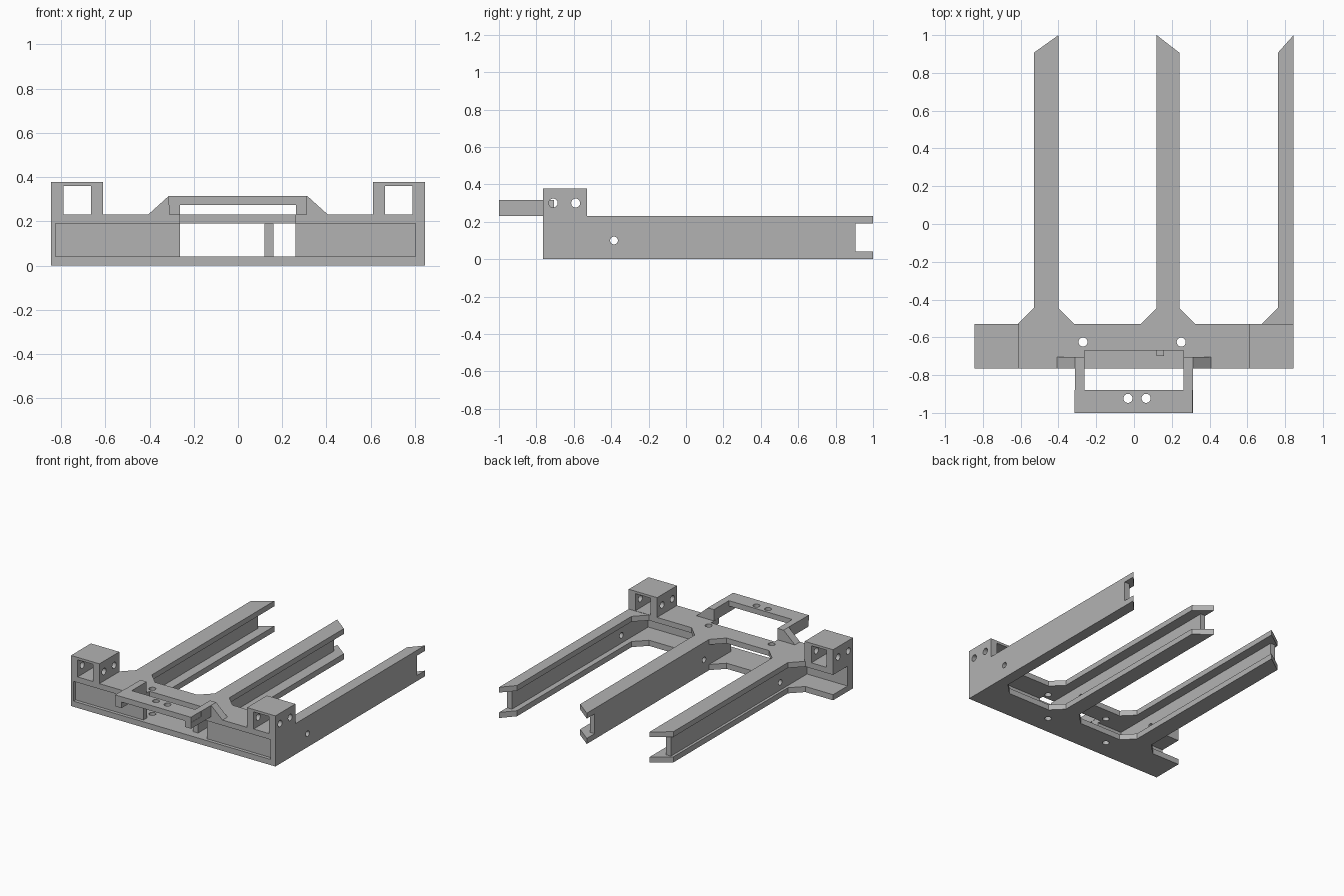
import bpy
import bmesh
from mathutils import Matrix, Vector

cube = bpy.data.objects.get("Cube")
if cube:
    bpy.data.objects.remove(cube, do_unlink=True)

grey = bpy.data.materials.new("plain_grey")
grey.use_nodes = True
grey.diffuse_color = (0.45, 0.45, 0.45, 1)
grey.node_tree.nodes["Principled BSDF"].inputs["Base Color"].default_value = grey.diffuse_color


def add_object(name, bm):
    bmesh.ops.recalc_face_normals(bm, faces=bm.faces)
    mesh = bpy.data.meshes.new(name)
    bm.to_mesh(mesh)
    bm.free()
    mesh.materials.append(grey)
    obj = bpy.data.objects.new(name, mesh)
    bpy.context.collection.objects.link(obj)
    return obj


def extrude(name, outline, low, high, axis="Z"):
    """Extrude an outline: (x, y) along Z, or (x, z) along Y."""
    bm = bmesh.new()
    if axis == "Z":
        points = [(u, v, low) for u, v in outline]
        step = Vector((0, 0, high - low))
    else:
        points = [(u, low, v) for u, v in outline]
        step = Vector((0, high - low, 0))
    face = bm.faces.new([bm.verts.new(p) for p in points])
    result = bmesh.ops.extrude_face_region(bm, geom=[face])
    verts = [g for g in result["geom"] if isinstance(g, bmesh.types.BMVert)]
    bmesh.ops.translate(bm, verts=verts, vec=step)
    return add_object(name, bm)


def box(name, x, y, z):
    outline = [(x[0], y[0]), (x[1], y[0]), (x[1], y[1]), (x[0], y[1])]
    return extrude(name, outline, z[0], z[1])


def cylinder(centre, axis, radius=0.024, depth=0.4):
    bm = bmesh.new()
    turn = Matrix.Rotation(1.5707963, 4, "Y") if axis == "X" else Matrix()
    bmesh.ops.create_cone(bm, cap_ends=True, segments=24, radius1=radius,
                          radius2=radius, depth=depth,
                          matrix=Matrix.Translation(centre) @ turn)
    return add_object("hole_cutter", bm)


def cut(target, cutters):
    for cutter in cutters:
        mod = target.modifiers.new("cut", "BOOLEAN")
        mod.operation = "DIFFERENCE"
        mod.solver = "EXACT"
        mod.object = cutter
        bpy.context.view_layer.objects.active = target
        bpy.ops.object.modifier_apply(modifier=mod.name)
        bpy.data.objects.remove(cutter, do_unlink=True)


END, FRONT, BACK = 0.845, -0.765, -0.53
FLANGE, DECK, TOP = 0.042, 0.23, 0.378
WEB_TOP = 0.19
TIP, SHORT = 1.0, 0.907
FLARE = 0.085

# Arms: left edge, right edge, y of each tip corner, web span
arms = [
    (-0.53, -0.40, SHORT, TIP, (-0.51, -0.47)),
    (0.12, 0.24, TIP, SHORT, (0.12, 0.16)),
    (0.762, END, SHORT, TIP, (0.803, END)),
]

# Plates: crossbar and arm flanges share one outline
rear = [(-END, BACK)]
for left, right, tip_left, tip_right, web in arms:
    rear += [(left - FLARE, BACK), (left, BACK + FLARE), (left, tip_left), (right, tip_right)]
    if right < END:
        rear += [(right, BACK + FLARE), (right + FLARE, BACK)]
rear.reverse()
notch = [(-0.263, FRONT), (-0.263, -0.67), (0.261, -0.67), (0.261, FRONT)]
bottom_plate = extrude("bottom_plate", [(-END, FRONT), (END, FRONT)] + rear, 0, FLANGE)
top_plate = extrude("top_plate", [(-END, FRONT)] + notch + [(END, FRONT)] + rear, WEB_TOP, DECK)
for plate in (bottom_plate, top_plate):
    cut(plate, [cylinder((x, -0.625, 0.1), "Z") for x in (-0.27, 0.25)])

# Arm webs, each with a small cross hole
for label, (left, right, a, b, web) in zip(("left", "middle", "right"), arms):
    start = FRONT if right == END else -0.70
    obj = box(label + "_arm_web", web, (start, SHORT), (FLANGE, WEB_TOP))
    cut(obj, [cylinder((sum(web) / 2, -0.385, 0.1), "X", 0.021)])

# Front wall either side of the central window, with thin end lips
for side, x in (("right", (-END, -0.263)), ("left", (0.261, 0.803))):
    box(side + "_front_wall", x, (-0.74, -0.70), (FLANGE, WEB_TOP))
box("end_lip", (-END, -0.825), (FRONT, -0.74), (FLANGE, WEB_TOP))
box("corner_lip", (0.82 - 0.017, 0.82), (-0.745, -0.70), (FLANGE, WEB_TOP))

# Corner blocks with a square passage and side holes
for side, s in (("right", -1), ("left", 1)):
    x = sorted((s * 0.61, s * END))
    block = box(side + "_corner_block", x, (FRONT, BACK), (DECK, TOP))
    passage = box("passage_cutter", sorted((s * 0.665, s * 0.79)), (-0.9, -0.4), (0.232, 0.36))
    holes = [cylinder((s * 0.73, y, 0.3), "X") for y in (-0.71, -0.59)]
    cut(block, [passage] + holes)

# Front bracket: bar, two side legs and sloped gussets
LOW, HIGH, BAR = 0.275, 0.315, -0.88
bar = box("bracket_bar", (-0.315, 0.311), (-1, BAR), (LOW, HIGH))
cut(bar, [cylinder((x, -0.923, 0.3), "Z") for x in (-0.032, 0.064)])
for side, s in (("right", -1), ("left", 1)):
    inner, outer = s * 0.262, s * 0.313
    leg_x = sorted((inner, outer))
    box(side + "_bracket_leg", leg_x, (BAR, -0.705), (DECK, HIGH))
    box(side + "_bracket_foot", leg_x, (-1, BAR), (DECK, LOW))
    extrude(side + "_gusset", [(outer, DECK), (s * 0.407, DECK), (outer, HIGH)],
            FRONT, -0.705, "Y")
